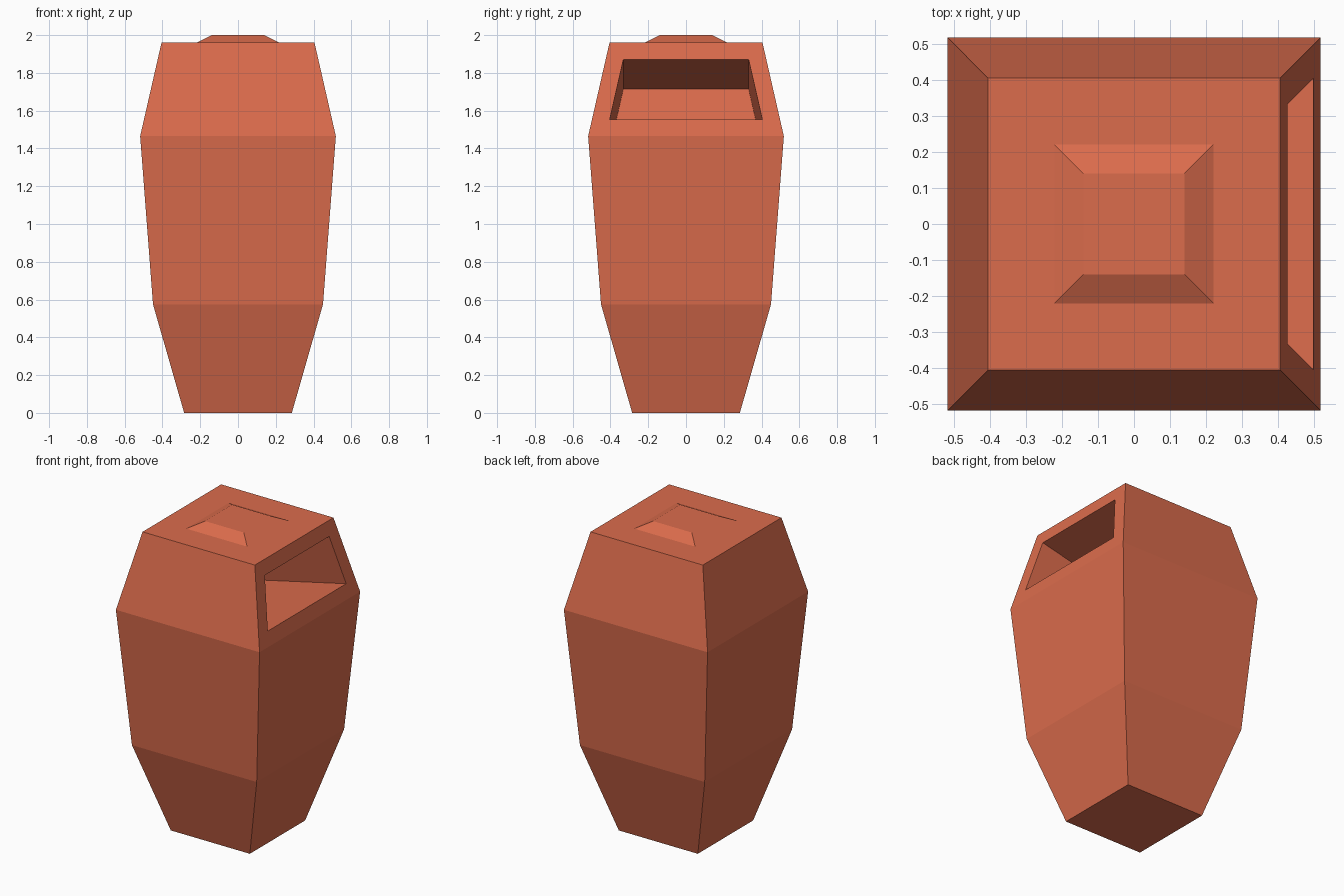
import bpy
import bmesh
from mathutils import Vector

default = bpy.data.objects.get("Cube")
if default:
    bpy.data.objects.remove(default)

# Terracotta finish for the whole bin
terracotta = bpy.data.materials.new("terracotta")
terracotta.use_nodes = True
colour = (0.71, 0.15, 0.073, 1.0)
terracotta.diffuse_color = colour
shader = terracotta.node_tree.nodes["Principled BSDF"]
shader.inputs["Base Color"].default_value = colour
shader.inputs["Roughness"].default_value = 0.8

# Half width and height of each square section, from foot to raised cap
SECTIONS = [(0.285, 0.0), (0.45, 0.575), (0.518, 1.465),
            (0.405, 1.96), (0.22, 1.96), (0.14, 2.0)]
CORNERS = [(-1, -1), (1, -1), (1, 1), (-1, 1)]
RIM, DEPTH = 0.0915, 0.70

bm = bmesh.new()

# Square tapered shell
rings = [[bm.verts.new((x * half, y * half, z)) for x, y in CORNERS]
         for half, z in SECTIONS]
for low, high in zip(rings, rings[1:]):
    for i in range(4):
        j = (i + 1) % 4
        bm.faces.new((low[i], low[j], high[j], high[i]))
bm.faces.new(reversed(rings[0]))
bm.faces.new(rings[-1])
bm.normal_update()

# Deep slot, sunk square to the upper panel on the left side
shoulder, crown = SECTIONS[2][1], SECTIONS[3][1]
panel = next(f for f in bm.faces if f.normal.x > 0.9
             and shoulder < f.calc_center_median().z < crown)
bmesh.ops.inset_individual(bm, faces=[panel], thickness=RIM, use_even_offset=True)
inward = Vector(panel.normal) * -DEPTH
back = bmesh.ops.extrude_discrete_faces(bm, faces=[panel])["faces"][0]
bmesh.ops.translate(bm, verts=back.verts, vec=inward)
bm.normal_update()

mesh = bpy.data.meshes.new("bin_body")
bm.to_mesh(mesh)
bm.free()
mesh.materials.append(terracotta)
body = bpy.data.objects.new("bin_body", mesh)
bpy.context.collection.objects.link(body)
